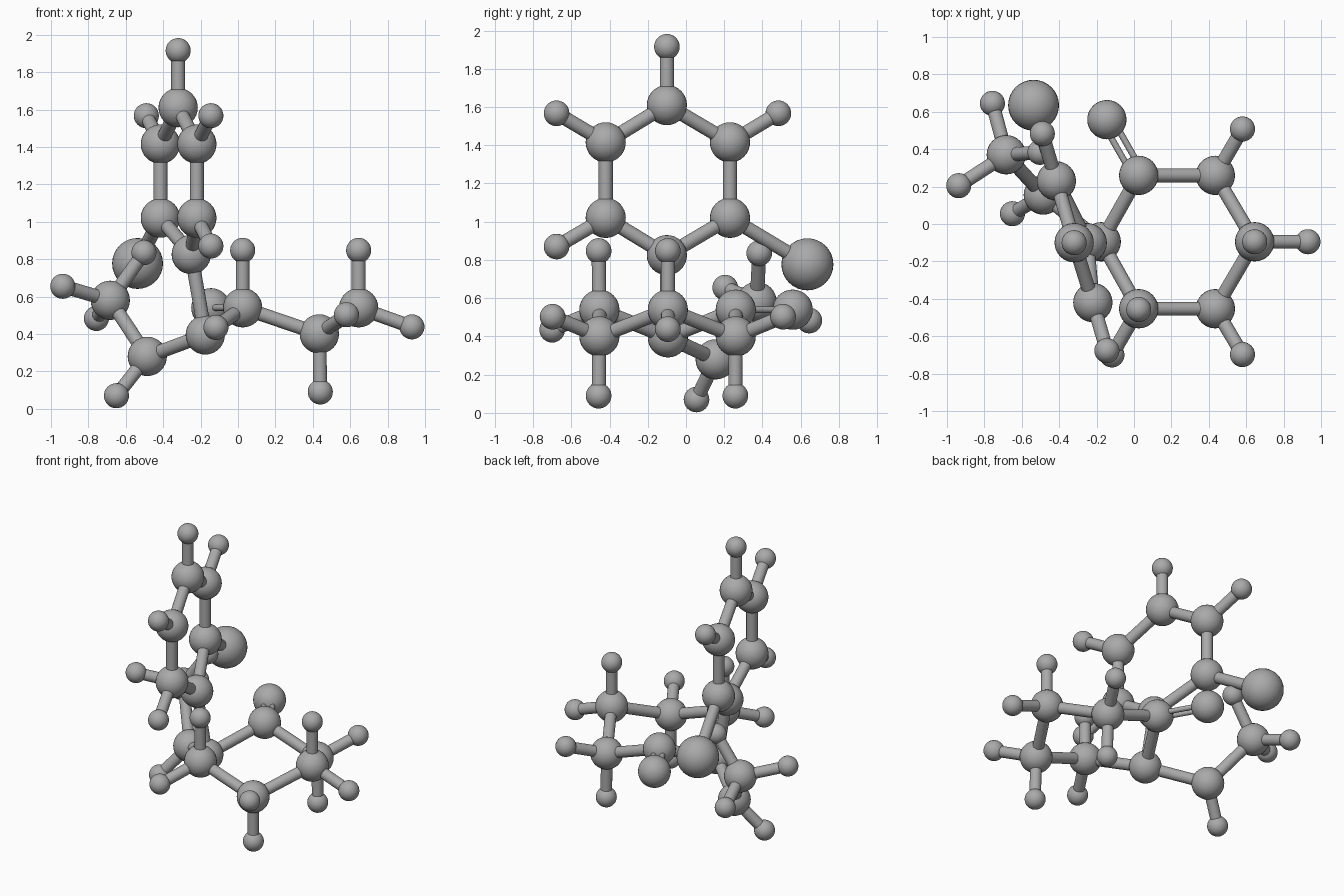
import bpy
from mathutils import Vector

if "Cube" in bpy.data.objects:
    bpy.data.objects.remove(bpy.data.objects["Cube"])

grey = bpy.data.materials.new("plain grey")
grey.diffuse_color = (0.4, 0.4, 0.4, 1)
grey.use_nodes = True
grey.node_tree.nodes["Principled BSDF"].inputs["Base Color"].default_value = grey.diffuse_color

BIG, MID, SMALL = 0.136, 0.105, 0.067   # ball radii
ROD, THIN = 0.037, 0.017                # rod radii


def finish(name):
    ob = bpy.context.object
    ob.name = name
    ob.data.materials.append(grey)
    bpy.ops.object.shade_smooth_by_angle()
    return ob


def ball(name, pos, radius):
    bpy.ops.mesh.primitive_uv_sphere_add(segments=32, ring_count=16,
                                         radius=radius, location=pos)
    return finish(name)


def rod(name, a, b, radius=ROD, shift=Vector((0, 0, 0))):
    a, b = Vector(a) + shift, Vector(b) + shift
    d = b - a
    bpy.ops.mesh.primitive_cylinder_add(vertices=24, radius=radius,
                                        depth=d.length, location=(a + b) / 2)
    ob = finish(name)
    ob.rotation_mode = 'QUATERNION'
    ob.rotation_quaternion = d.to_track_quat('Z', 'Y')


def chain(name, points, closed=False):
    n = len(points)
    for i in range(n if closed else n - 1):
        rod(name, points[i], points[(i + 1) % n])


# Upright flat ring of six balls
upright = [(-.25, -.10, .825), (-.415, .23, 1.02), (-.415, .23, 1.415),
           (-.32, -.10, 1.61), (-.22, -.42, 1.415), (-.22, -.42, 1.02)]
# Low puckered ring of six balls
low = [(-.175, -.095, .395), (.025, .26, .54), (.435, .26, .40),
       (.645, -.095, .54), (.435, -.453, .40), (.025, -.453, .54)]
# Side branch leaving the low ring
branch = [(-.485, .155, .28), (-.683, .37, .58)]

for name, pts in (("upright_ring", upright), ("low_ring", low),
                  ("branch", branch)):
    for p in pts:
        ball(name + "_ball", p, MID)
chain("upright_ring_rod", upright, True)
chain("low_ring_rod", low, True)
chain("branch_rod", [low[0]] + branch)
rod("ring_link_rod", upright[0], low[0])

# Small end balls, each on a rod from its parent ball
ends = [
    (upright[2], (-.49, .483, 1.567)), (upright[3], (-.32, -.10, 1.915)),
    (upright[4], (-.145, -.677, 1.567)), (upright[5], (-.145, -.677, .87)),
    (low[2], (.44, .258, .09)), (low[2], (.58, .508, .503)),
    (low[3], (.645, -.095, .847)), (low[3], (.93, -.095, .438)),
    (low[4], (.44, -.457, .09)), (low[4], (.58, -.698, .503)),
    (low[5], (.025, -.457, .847)), (low[5], (-.118, -.70, .435)),
    (branch[0], (-.65, .055, .07)), (branch[1], (-.937, .205, .655)),
    (branch[1], (-.757, .645, .483)), (branch[1], (-.503, .383, .835)),
]
for parent, p in ends:
    ball("end_ball", p, SMALL)
    rod("end_rod", parent, p)

# Large ball on the upright ring
large = (-.537, .635, .777)
ball("large_ball", large, BIG)
rod("large_ball_rod", upright[1], large)

# Ball held by a pair of thin parallel rods
twin = (-.145, .558, .54)
ball("twin_rod_ball", twin, MID)
side = (Vector(twin) - Vector(low[1])).cross(Vector((0, 0, 1))).normalized()
for s in (-1, 1):
    rod("twin_rod", low[1], twin, THIN, side * s * 0.028)
